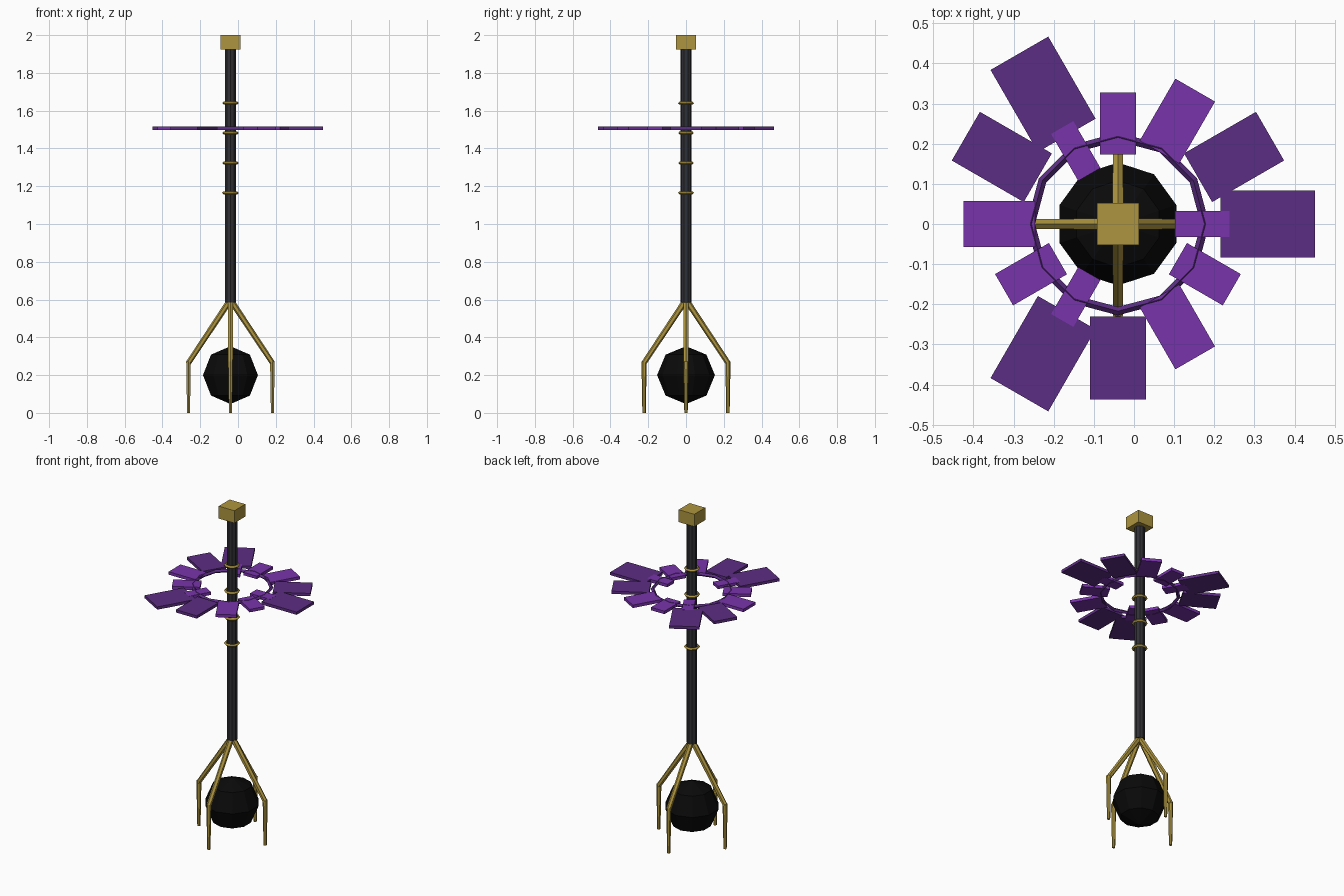
import bpy
import math
from mathutils import Vector, Matrix

cube = bpy.data.objects.get("Cube")
if cube:
    bpy.data.objects.remove(cube, do_unlink=True)

AXIS = Vector((-0.04, 0.0, 0.0))


def material(name, rgb):
    m = bpy.data.materials.new(name)
    m.use_nodes = True
    m.diffuse_color = (*rgb, 1)
    m.node_tree.nodes["Principled BSDF"].inputs["Base Color"].default_value = (*rgb, 1)
    return m


gold = material("gold", (0.42, 0.30, 0.05))
iron = material("dark iron", (0.030, 0.030, 0.036))
black = material("black", (0.003, 0.003, 0.003))
light = material("light purple", (0.19, 0.033, 0.41))
dark = material("dark purple", (0.108, 0.026, 0.23))


def finish(name, mat):
    ob = bpy.context.object
    ob.name = ob.data.name = name
    ob.data.materials.append(mat)
    return ob


def box(name, mat, centre, size, angle=0.0):
    bpy.ops.mesh.primitive_cube_add(size=1, location=centre, rotation=(0, 0, angle))
    ob = finish(name, mat)
    ob.scale = size
    return ob


def torus(name, mat, z, major, minor, sides):
    bpy.ops.mesh.primitive_torus_add(location=AXIS + Vector((0, 0, z)), major_radius=major,
                                     minor_radius=minor, major_segments=sides, minor_segments=4)
    return finish(name, mat)


def rod(name, mat, start, end, r1, r2, sides=6):
    axis = end - start
    bpy.ops.mesh.primitive_cone_add(vertices=sides, radius1=r1, radius2=r2, depth=axis.length,
                                    location=(start + end) / 2,
                                    rotation=axis.to_track_quat("Z", "Y").to_euler())
    return finish(name, mat)


def polar(radius, angle, z):
    return AXIS + Vector((radius * math.cos(angle), radius * math.sin(angle), z))


# Pole, cap and collars
rod("pole", iron, polar(0, 0, 0.585), polar(0, 0, 1.94), 0.03, 0.03, 10)
box("cap", gold, polar(0, 0, 1.9625), (0.105, 0.105, 0.075))
for z in (1.165, 1.323, 1.482, 1.64):
    torus("collar", gold, z, 0.036, 0.008, 10)

# Four bent claw legs
for i in range(4):
    a = i * math.pi / 2
    knee = polar(0.222, a, 0.265)
    rod("upper_leg", gold, polar(0.006, a, 0.59), knee, 0.016, 0.014)
    rod("lower_leg", gold, knee + Vector((0, 0, 0.008)), polar(0.222, a, 0), 0.014, 0.009)

# Ball held between the legs
bpy.ops.mesh.primitive_uv_sphere_add(segments=10, ring_count=4, radius=0.153,
                                     location=polar(0, 0, 0.2))
finish("ball", black)

# Floating ring with plates of four repeating sizes
PLATE_Z = 1.507
torus("halo_ring", dark, PLATE_Z, 0.217, 0.0105, 12)
PLATES = [  # step, radius, length, width, colour
    (0, 0.210, 0.135, 0.064, light),
    (0, 0.373, 0.236, 0.166, dark),
    (1, 0.334, 0.207, 0.140, dark),
    (2, 0.296, 0.178, 0.114, light),
    (3, 0.250, 0.155, 0.090, light),
]
for turn in range(3):
    for step, radius, length, width, mat in PLATES:
        a = math.radians(30 * (turn * 4 + step))
        thick = 0.018 if mat is light else 0.017
        box("halo_plate", mat, polar(radius, a, PLATE_Z), (length, width, thick), a)
